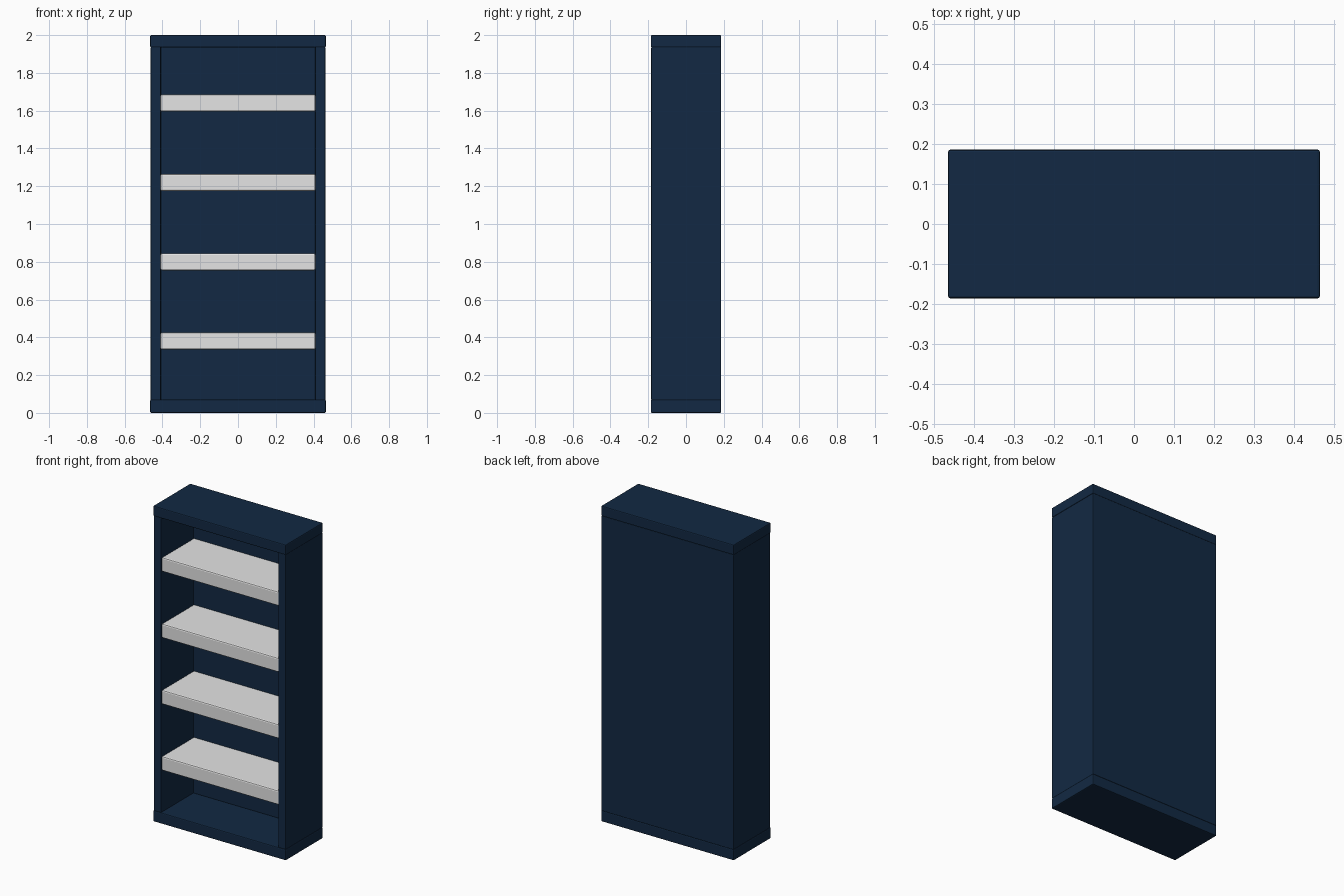
import bpy, bmesh

if "Cube" in bpy.data.objects:
    bpy.data.objects.remove(bpy.data.objects["Cube"])


def material(name, rgb):
    m = bpy.data.materials.new(name)
    m.diffuse_color = (*rgb, 1)
    m.use_nodes = True
    m.node_tree.nodes["Principled BSDF"].inputs["Base Color"].default_value = m.diffuse_color
    return m


navy = material("navy", (0.006, 0.022, 0.056))
pale = material("pale grey", (0.78, 0.78, 0.78))


def prism(name, outline, z0, z1, mat, bevel):
    """Extrude a plan outline from z0 to z1 and round its edges slightly."""
    bm = bmesh.new()
    face = bm.faces.new([bm.verts.new((x, y, z0)) for x, y in outline])
    up = bmesh.ops.extrude_face_region(bm, geom=[face])["geom"]
    bmesh.ops.translate(bm, vec=(0, 0, z1 - z0),
                        verts=[g for g in up if isinstance(g, bmesh.types.BMVert)])
    bmesh.ops.recalc_face_normals(bm, faces=bm.faces)
    mesh = bpy.data.meshes.new(name)
    bm.to_mesh(mesh)
    bm.free()
    mesh.materials.append(mat)
    ob = bpy.data.objects.new(name, mesh)
    bpy.context.collection.objects.link(ob)
    mod = ob.modifiers.new("edge_round", "BEVEL")
    mod.width = bevel
    mod.segments = 2
    return ob


def rect(x, y0, y1):
    return [(-x, y0), (x, y0), (x, y1), (-x, y1)]


W, D = 0.465, 0.186      # half width and half depth
INNER, BACK = 0.41, 0.14  # inner half width, inside of back panel

# Base and top slabs
prism("base_slab", rect(W, -D, D), 0.0, 0.07, navy, 0.006)
prism("top_slab", rect(W, -D, D), 1.935, 2.0, navy, 0.006)

# Sides and back as one U-shaped shell
c = W - 0.002
prism("side_and_back_shell",
      [(-c, -0.184), (-INNER, -0.184), (-INNER, BACK), (INNER, BACK),
       (INNER, -0.184), (c, -0.184), (c, D), (-c, D)],
      0.068, 1.937, navy, 0.004)

# Four evenly spaced shelves
for i in range(4):
    z = 0.335 + 0.42 * i
    prism(f"shelf_{i + 1}", rect(INNER, -0.18, BACK + 0.005), z, z + 0.09, pale, 0.008)
